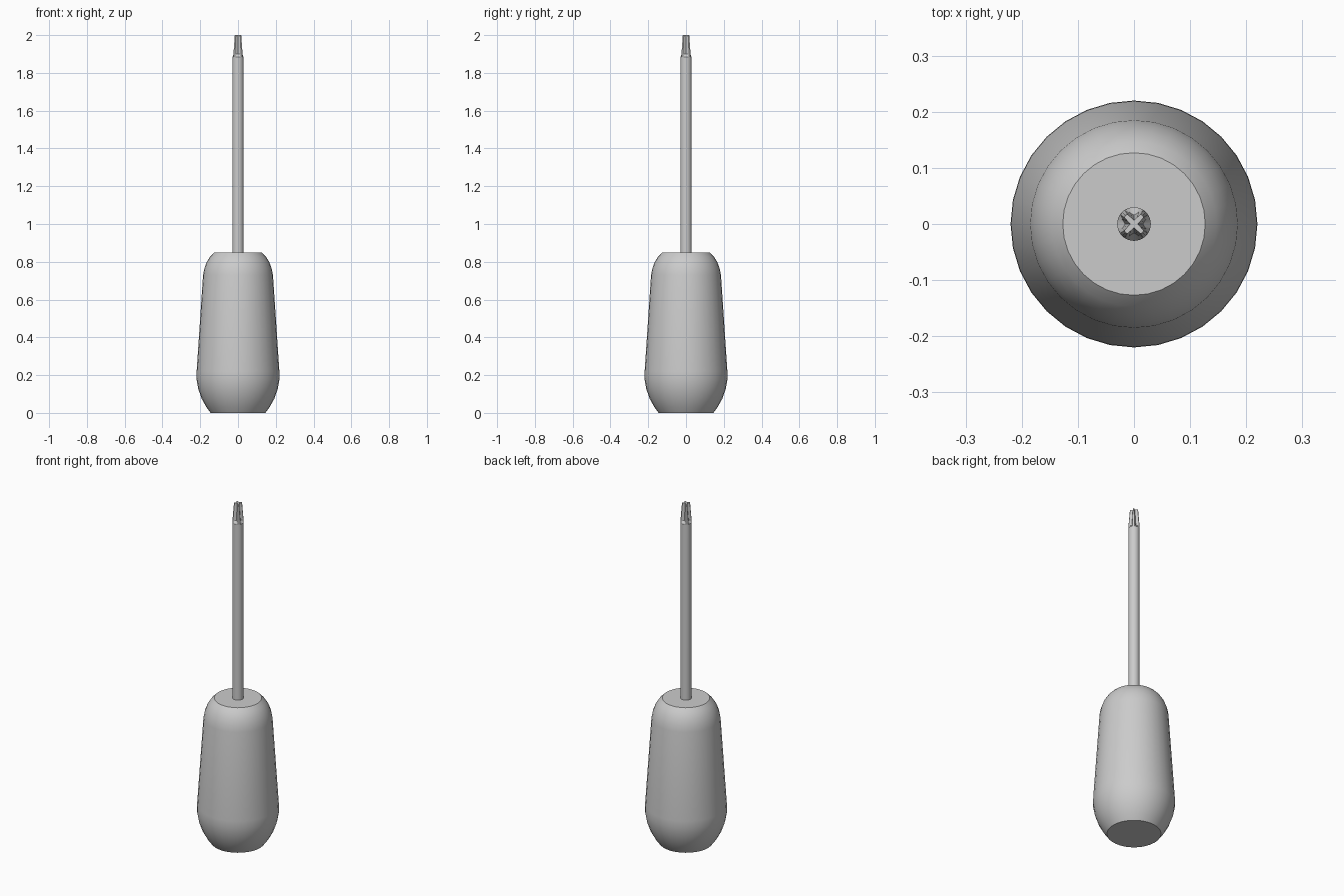
import bpy, bmesh
from math import cos, sin, tau

if "Cube" in bpy.data.objects:
    bpy.data.objects.remove(bpy.data.objects["Cube"])

SIDES = 32


def loft(name, rings):
    """Capped stack of rings; each ring is (z, radius function of vertex index)."""
    bm = bmesh.new()
    loops = []
    for z, radius in rings:
        loops.append([bm.verts.new((radius(i) * cos(tau * i / SIDES),
                                    radius(i) * sin(tau * i / SIDES), z))
                      for i in range(SIDES)])
    for low, high in zip(loops, loops[1:]):
        for i in range(SIDES):
            j = (i + 1) % SIDES
            bm.faces.new((low[i], low[j], high[j], high[i]))
    bm.faces.new(loops[0][::-1])
    bm.faces.new(loops[-1])
    bmesh.ops.recalc_face_normals(bm, faces=bm.faces)
    mesh = bpy.data.meshes.new(name)
    bm.to_mesh(mesh)
    bm.free()
    ob = bpy.data.objects.new(name, mesh)
    bpy.context.collection.objects.link(ob)
    bpy.ops.object.select_all(action='DESELECT')
    ob.select_set(True)
    bpy.context.view_layer.objects.active = ob
    bpy.ops.object.shade_smooth_by_angle(angle=0.53)
    return ob


def circle(r):
    return lambda i: r


def cross(*radii):
    # radii run from the arm centre (diagonal) to the flute centre (axis)
    return lambda i: radii[abs((i % 8) - 4)]


# Tapered handle with rounded ends
handle_profile = [(0, 0.145), (0.03, 0.167), (0.075, 0.192), (0.125, 0.21),
                  (0.18, 0.22), (0.22, 0.219), (0.73, 0.185), (0.765, 0.178),
                  (0.80, 0.165), (0.828, 0.147), (0.848, 0.127)]
loft("handle", [(z, circle(r)) for z, r in handle_profile])

# Steel shaft ending in a fluted cross tip
loft("shaft", [
    (0.80, circle(0.03)),
    (1.885, circle(0.03)),
    (1.90, cross(0.03, 0.029, 0.023, 0.018, 0.016)),
    (2.0, cross(0.022, 0.0205, 0.012, 0.008, 0.007)),
])
